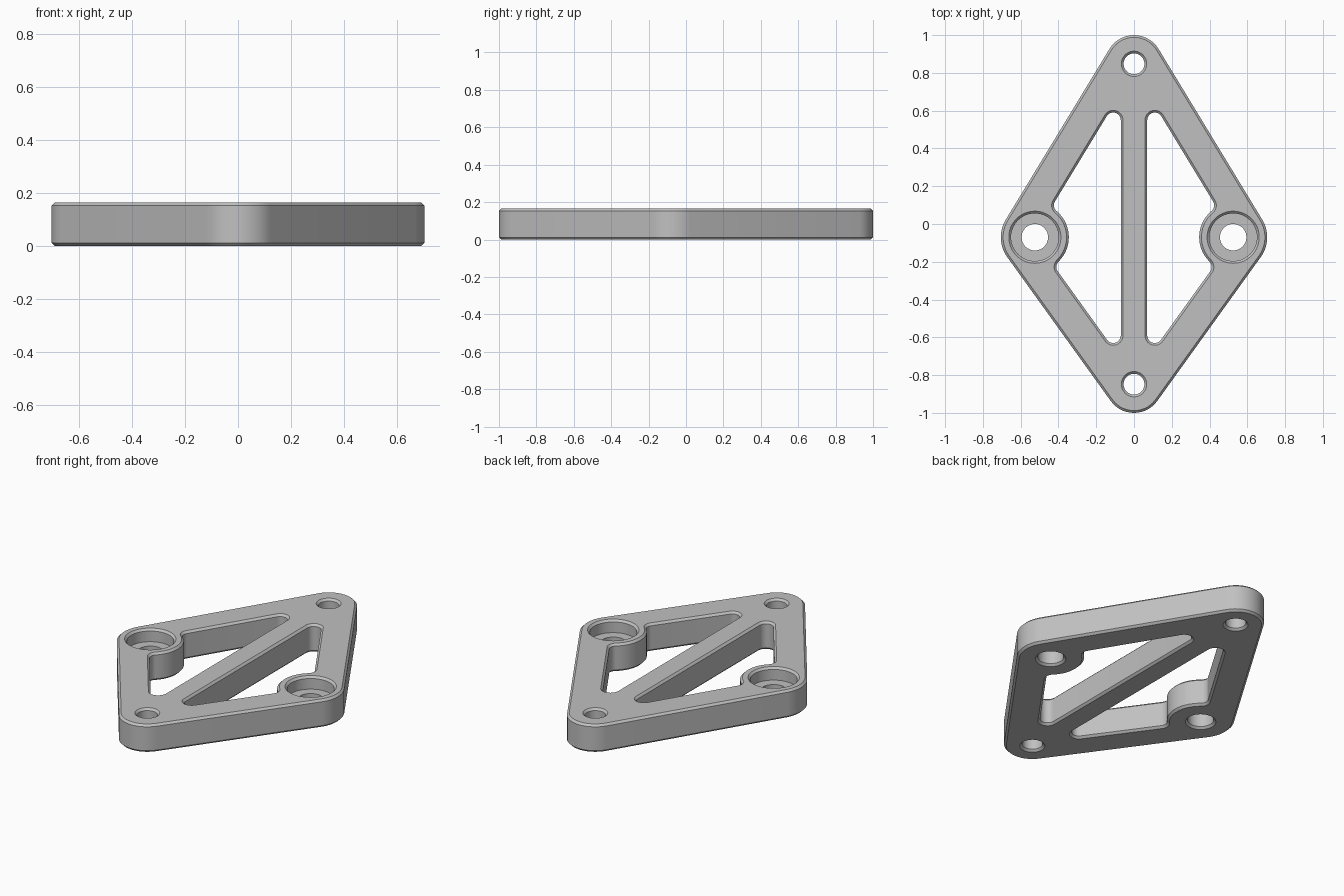
import bpy
import bmesh
from math import acos, atan2, cos, pi, sin, sqrt, tau
from mathutils import Vector

if "Cube" in bpy.data.objects:
    bpy.data.objects.remove(bpy.data.objects["Cube"])

THICK = 0.165
CHAMFER = 0.012
TIP, TIP_R = 0.848, 0.152
BOSS, BOSS_R = Vector((0.525, -0.07)), 0.18
FILLET = 0.04

bm = bmesh.new()
bottom_edges, top_edges = [], []


def heading(v):
    return atan2(v.y, v.x)


def arc(centre, radius, start, end, turn=1, steps=14):
    """Arc points; turn 1 runs counterclockwise, -1 clockwise."""
    sweep = ((end - start) * turn) % tau * turn
    return [Vector((centre[0] + radius * cos(start + sweep * i / steps),
                    centre[1] + radius * sin(start + sweep * i / steps)))
            for i in range(steps + 1)]


def circle(centre, radius):
    return arc(centre, radius, 0, tau - tau / 64, steps=63)


def wall(levels):
    """Join matching loops, given as (points, z) from the bottom to the top."""
    rings = [[bm.verts.new((p.x, p.y, z)) for p in pts] for pts, z in levels]
    n = len(rings[0])
    for low, high in zip(rings, rings[1:]):
        for i in range(n):
            j = (i + 1) % n
            bm.faces.new((low[i], low[j], high[j], high[i]))
    for ring, store in ((rings[0], bottom_edges), (rings[-1], top_edges)):
        store += [bm.edges.get((ring[i], ring[(i + 1) % n])) for i in range(n)]


def chamfered_wall(loop):
    """Straight wall with a chamfer at both ends; loop(d) is cut back by d."""
    wall([(loop(CHAMFER), 0), (loop(0), CHAMFER),
          (loop(0), THICK - CHAMFER), (loop(CHAMFER), THICK)])


# Rounded diamond outline
corners = [(Vector((0, -TIP)), TIP_R), (BOSS, BOSS_R),
           (Vector((0, TIP)), TIP_R), (Vector((-BOSS.x, BOSS.y)), BOSS_R)]
normals = []
for k, (c, r) in enumerate(corners):
    c2, r2 = corners[(k + 1) % 4]
    normals.append(heading(c2 - c) - acos((r - r2) / (c2 - c).length))


def outline(d):
    return [p for k, (c, r) in enumerate(corners)
            for p in arc(c, r - d, normals[k - 1], normals[k])]


chamfered_wall(outline)

# Triangular pockets, notched by the round bosses
low, high = Vector((0.11, -0.59)), Vector((0.11, 0.55))
n_low, n_high = normals[0], normals[1]


def fillet_centre(corner, normal):
    """Point on the corner's edge line whose fillet touches the boss."""
    n = Vector((cos(normal), sin(normal)))
    gap = n.dot(BOSS - corner)
    foot = BOSS - n * gap
    return foot + (corner - foot).normalized() * sqrt((BOSS_R + FILLET) ** 2 - gap ** 2)


f_low, f_high = fillet_centre(low, n_low), fillet_centre(high, n_high)


def pocket(side):
    def loop(d):
        r = FILLET + d
        pts = arc(low, r, pi, n_low)
        pts += arc(f_low, r, n_low, heading(BOSS - f_low))
        pts += arc(BOSS, BOSS_R - d, heading(f_low - BOSS), heading(f_high - BOSS), -1)[1:-1]
        pts += arc(f_high, r, heading(BOSS - f_high), n_high)
        pts += arc(high, r, n_high, pi)
        return [Vector((p.x * side, p.y)) for p in pts]
    return loop


for side in (1, -1):
    chamfered_wall(pocket(side))
    # Plain hole in each tip
    chamfered_wall(lambda d: circle((0, side * TIP), 0.055 + d))
    # Counterbored hole in each boss
    c = (side * BOSS.x, BOSS.y)
    floor = THICK - 0.075
    wall([(circle(c, r), z) for r, z in (
        (0.07 + CHAMFER, 0), (0.07, CHAMFER), (0.07, floor), (0.126, floor),
        (0.126, THICK - CHAMFER), (0.126 + CHAMFER, THICK))])

# Flat bottom and top around all the openings
for edges, z in ((bottom_edges, -1), (top_edges, 1)):
    bmesh.ops.triangle_fill(bm, edges=edges, use_beauty=True, normal=(0, 0, z))
bmesh.ops.recalc_face_normals(bm, faces=bm.faces)

mesh = bpy.data.meshes.new("mounting_plate")
bm.to_mesh(mesh)
bm.free()
plate = bpy.data.objects.new("mounting_plate", mesh)
bpy.context.collection.objects.link(plate)

grey = bpy.data.materials.new("light_grey")
grey.use_nodes = True
colour = (0.53, 0.53, 0.53, 1)
grey.diffuse_color = colour
grey.node_tree.nodes["Principled BSDF"].inputs["Base Color"].default_value = colour
mesh.materials.append(grey)

bpy.ops.object.select_all(action="DESELECT")
plate.select_set(True)
bpy.context.view_layer.objects.active = plate
bpy.ops.object.shade_smooth_by_angle()
